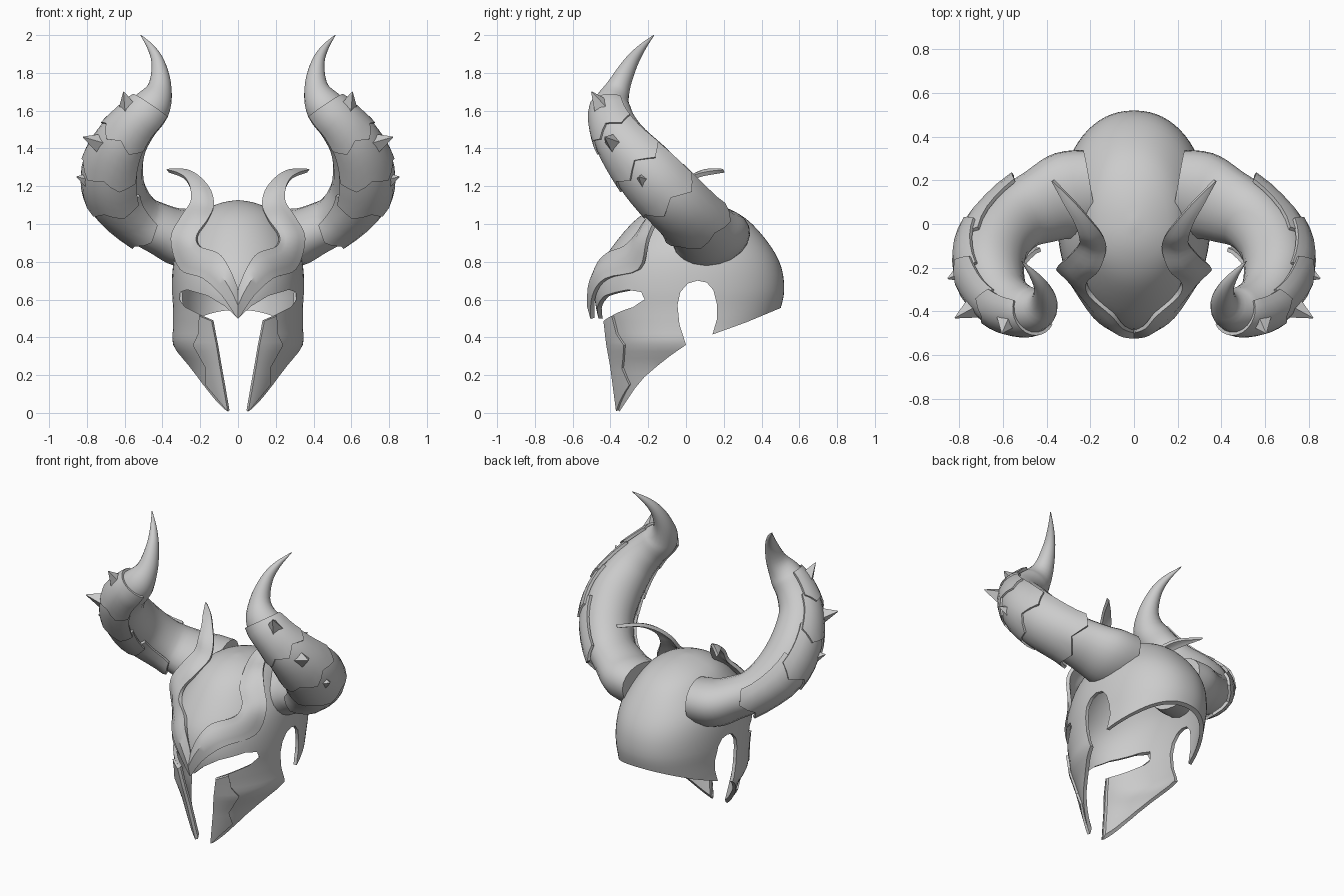
import bpy, bmesh, math
from mathutils import Vector

if "Cube" in bpy.data.objects:
    bpy.data.objects.remove(bpy.data.objects["Cube"])

steel = bpy.data.materials.new("grey steel")
steel.diffuse_color = (0.6, 0.6, 0.6, 1)
steel.use_nodes = True
steel.node_tree.nodes["Principled BSDF"].inputs["Base Color"].default_value = steel.diffuse_color


def cat(pts, u):
    """Smooth curve through points of any dimension, u in 0..len-1."""
    i = max(0, min(int(u), len(pts) - 2))
    f = u - i
    b, c = pts[i], pts[i + 1]
    a = pts[i - 1] if i > 0 else b
    d = pts[i + 2] if i + 2 < len(pts) else c
    return [0.5 * (2 * q + (r - p) * f + (2 * p - 5 * q + 4 * r - s) * f * f
                   + (3 * q - p - 3 * r + s) * f ** 3) for p, q, r, s in zip(a, b, c, d)]


def make(name, bm):
    bmesh.ops.remove_doubles(bm, verts=bm.verts, dist=0.0005)
    bmesh.ops.recalc_face_normals(bm, faces=bm.faces)
    me = bpy.data.meshes.new(name)
    bm.to_mesh(me)
    bm.free()
    ob = bpy.data.objects.new(name, me)
    me.materials.append(steel)
    bpy.context.collection.objects.link(ob)
    return ob


def loft(name, rows, closed=False, caps=False):
    bm = bmesh.new()
    vs = [[bm.verts.new(p) for p in r] for r in rows]
    n = len(rows[0])
    for r0, r1 in zip(vs, vs[1:]):
        for j in range(n if closed else n - 1):
            k = (j + 1) % n
            bm.faces.new((r0[j], r0[k], r1[k], r1[j]))
    if caps:
        bm.faces.new(vs[0])
        bm.faces.new(vs[-1])
    return make(name, bm)


def finish(ob, mirror=False, thick=0.0, offset=0.0, cutters=(), angle=35):
    """Add the modifiers, bake them into the mesh and shade."""
    if mirror:
        ob.modifiers.new("mirror", "MIRROR")
    if thick:
        m = ob.modifiers.new("thickness", "SOLIDIFY")
        m.thickness, m.offset = thick, offset
    for c in cutters:
        m = ob.modifiers.new("cut", "BOOLEAN")
        m.operation, m.solver, m.object = "DIFFERENCE", "EXACT", c
    dg = bpy.context.evaluated_depsgraph_get()
    dg.update()
    me = bpy.data.meshes.new_from_object(ob.evaluated_get(dg))
    ob.modifiers.clear()
    ob.data = me
    bpy.ops.object.select_all(action="DESELECT")
    ob.select_set(True)
    bpy.context.view_layer.objects.active = ob
    bpy.ops.object.shade_smooth_by_angle(angle=math.radians(angle))
    return ob


def prism(name, outline, lo, hi, place):
    bm = bmesh.new()
    ends = [[bm.verts.new(place(p, q, d)) for p, q in outline] for d in (lo, hi)]
    n = len(outline)
    for e in ends:
        bm.faces.new(e)
    for i in range(n):
        k = (i + 1) % n
        bm.faces.new((ends[0][i], ends[0][k], ends[1][k], ends[1][i]))
    bmesh.ops.triangulate(bm, faces=[f for f in bm.faces if len(f.verts) > 4])
    ob = make(name, bm)
    ob.hide_render = True
    return ob


# Helmet shell: height, half width, front depth, back depth
SHELL = [(-.02, .17, .365, .40), (.13, .235, .39, .40), (.25, .28, .41, .42),
         (.36, .343, .43, .44), (.45, .345, .45, .465), (.55, .345, .475, .50),
         (.65, .35, .485, .52), (.77, .345, .458, .505), (.88, .32, .39, .45),
         (1.0, .25, .29, .35), (1.07, .185, .2, .25), (1.112, .09, .1, .13), (1.127, 0, 0, 0)]


def front(x, z, off):
    """Point on the front of the shell, pushed forward by off."""
    for r0, r1 in zip(SHELL, SHELL[1:]):
        if r0[0] <= z <= r1[0]:
            f = (z - r0[0]) / (r1[0] - r0[0])
            a, b = (r0[k] + (r1[k] - r0[k]) * f for k in (1, 2))
            return (x, -b * math.sqrt(max(0, 1 - (x / a) ** 2)) - off, z)


def shell_ring(z, a, bf, bb, n=72):
    ring = []
    for i in range(n):
        t = 2 * math.pi * i / n
        c, s = math.cos(t), math.sin(t)
        if s > 0:   # fuller back of the head
            c, s = math.copysign(abs(c) ** .92, c), s ** .92
        ring.append((a * c, (bb if s > 0 else bf) * s, z))
    return ring


rows = [shell_ring(*cat(SHELL, i / 3)) for i in range(3 * (len(SHELL) - 1) + 1)]
shell = loft("helmet_shell", rows, closed=True)

# Cutter for the neck line, ear arches and cheek edges
side = [(.7, -.2), (.7, .63), (.5, .555), (.32, .48), (.14, .415), (.165, .5), (.165, .57),
        (.145, .65), (.11, .69), (.06, .70), (.01, .685), (-.03, .64), (-.045, .57),
        (-.035, .47), (0, .36), (-.08, .305), (-.15, .25), (-.22, .19), (-.27, .13),
        (-.35, .01), (-.42, -.03), (-.42, -.2)]
side_cut = prism("side_cutter", side, -1, 1, lambda p, q, d: (d, p, q))

# Cutter for the face slot and eye openings
half = [(.05, -.1), (.05, .01), (.09, .24), (.135, .49), (.21, .525), (.28, .56), (.31, .6),
        (.305, .64), (.27, .652), (.16, .62), (.07, .565)]
face = half + [(0, .5)] + [(-x, z) for x, z in reversed(half)]
face_cut = prism("face_cutter", face, -1, -.2, lambda p, q, d: (p, d, q))
finish(shell, thick=.022, offset=-1, cutters=(side_cut, face_cut))
for c in (side_cut, face_cut):
    bpy.data.objects.remove(c)

# Brow plate with swept crest blades: inner edge, outer edge
brow = [((0, -.492, .64), (0, -.495, .50)),
        (front(.05, .77, .018), front(.08, .62, .018)),
        (front(.10, .84, .018), front(.18, .71, .018)),
        (front(.20, .88, .018), front(.30, .76, .018)),
        ((.215, -.26, .94), (.35, -.20, .92)),
        ((.16, -.205, 1.02), (.30, -.15, 1.03)),
        ((.13, -.11, 1.09), (.25, -.09, 1.11)),
        ((.145, -.05, 1.17), (.25, -.05, 1.18)),
        ((.20, .02, 1.24), (.275, .02, 1.235)),
        ((.27, .10, 1.28), (.315, .09, 1.263)),
        ((.37, .20, 1.283), (.372, .20, 1.28))]
flat = [a + b for a, b in brow]
rows = []
for i in range(4 * (len(flat) - 1) + 1):
    p = cat(flat, i / 4)
    a, b = Vector(p[:3]), Vector(p[3:])
    if i == 0:
        a.x = b.x = 0
    mid = (a + b) / 2 + Vector((0, -.15 * (b - a).length, 0))
    rows.append((a, a.lerp(mid, .5), mid, mid.lerp(b, .5), b))
finish(loft("brow_plate", rows), mirror=True, thick=.022)

# Raised trim beside the face slot
trim = [((.05, .012), (.06, .022)), ((.074, .15), (.165, .15)), ((.09, .24), (.165, .24)),
        ((.11, .36), (.232, .36)), ((.122, .42), (.205, .42)), ((.135, .488), (.2, .515))]
rows = []
for i in range(4 * (len(trim) - 1) + 1):
    (x0, z0), (x1, z1) = trim[i // 4] if i % 4 == 0 else [
        [p + (q - p) * (i % 4) / 4 for p, q in zip(e0, e1)]
        for e0, e1 in zip(trim[i // 4], trim[i // 4 + 1])]
    rows.append([front(x0 + (x1 - x0) * k / 4, z0 + (z1 - z0) * k / 4, .006) for k in range(5)])
finish(loft("cheek_trim", rows), mirror=True, thick=.02)

# Horn path: centre, radius on the outer side, radius across
HORN = [(.20, .15, .925, .15, .205), (.31, .13, .93, .155, .215), (.41, .09, .97, .14, .19),
        (.53, .03, 1.035, .135, .165), (.63, -.08, 1.15, .155, .165), (.655, -.2, 1.28, .155, .165),
        (.615, -.32, 1.42, .135, .14), (.54, -.38, 1.53, .12, .12), (.46, -.395, 1.62, .105, .11),
        (.415, -.36, 1.72, .068, .068), (.42, -.30, 1.84, .043, .04),
        (.455, -.24, 1.925, .024, .022), (.515, -.17, 2.0, .002, .002)]
HUB = Vector((.35, -.05, 1.45))


def horn_point(u, ang, scale=1.0):
    p = cat(HORN, u)
    c = Vector(p[:3])
    t = (Vector(cat(HORN, min(u + .05, 12))[:3]) - Vector(cat(HORN, max(u - .05, 0))[:3])).normalized()
    e = c - HUB
    e = (e - t * e.dot(t)).normalized()
    w = t.cross(e)
    return c + scale * (e * p[3] * math.cos(ang) + w * p[4] * math.sin(ang))


rows = [[horn_point(i / 4, 2 * math.pi * j / 20, .96) for j in range(20)] for i in range(49)]
finish(loft("horn", rows, closed=True, caps=True), mirror=True)

# Overlapping armour plates with ragged edges on the outer side of each horn
for k, (u0, u1, spread) in enumerate([(2.7, 4.5, 105), (4.1, 5.5, 95), (5.2, 6.6, 90), (6.4, 8.0, 85)]):
    rows = []
    for i in range(6):
        f, row = i / 5, []
        for j in range(13):
            ang = math.radians(spread) * (j / 6 - 1)
            jag = .12 * (1 - f) * (1 if j % 4 == 2 else -1 if j % 4 == 0 else 0)
            row.append(horn_point(u0 + (u1 - u0) * f - jag, ang, 1.10 - .09 * f))
        rows.append(row)
    finish(loft(f"horn_plate_{k + 1}", rows), mirror=True, thick=.018, angle=25)

# Four-sided spikes: base centre, tip
for k, (base, tip) in enumerate([((.575, -.43, 1.60), (.605, -.50, 1.70)),
                                 ((.71, -.37, 1.42), (.82, -.43, 1.46)),
                                 ((.755, -.21, 1.22), (.853, -.25, 1.25))]):
    base, tip = Vector(base), Vector(tip)
    d = tip - base
    bm = bmesh.new()
    bmesh.ops.create_cone(bm, cap_ends=True, segments=4, radius1=.065, radius2=.003, depth=d.length)
    bmesh.ops.transform(bm, verts=bm.verts,
                        matrix=d.to_track_quat("Z", "Y").to_matrix().to_4x4())
    bmesh.ops.translate(bm, verts=bm.verts, vec=(base + tip) / 2)
    finish(make(f"horn_spike_{k + 1}", bm), mirror=True, angle=20)
